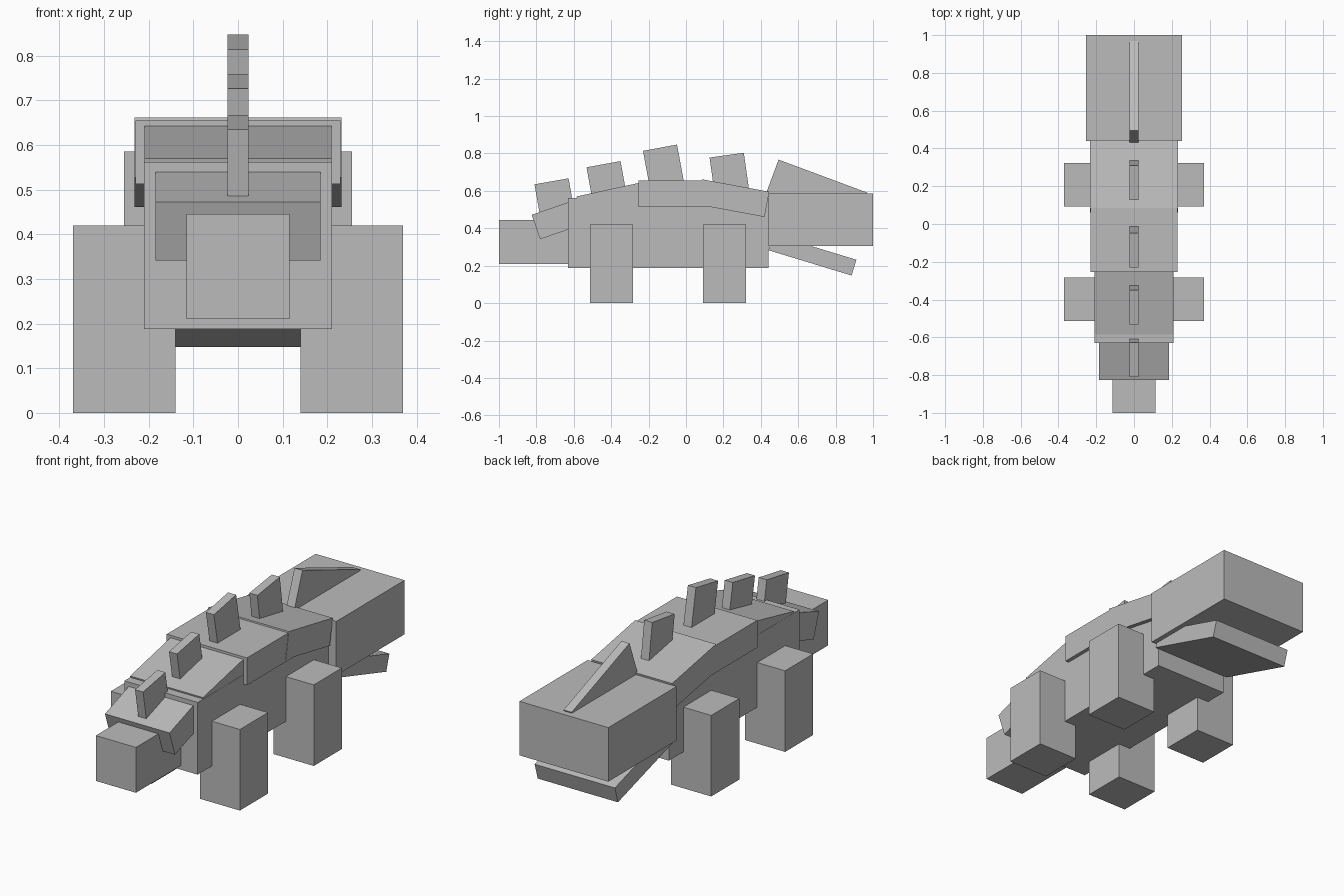
import bpy
import bmesh
import math
from mathutils import Matrix, Vector

cube = bpy.data.objects.get("Cube")
if cube:
    bpy.data.objects.remove(cube, do_unlink=True)

# One plain grey material
grey = bpy.data.materials.new("plain grey")
grey.use_nodes = True
colour = (0.5, 0.5, 0.5, 1)
grey.diffuse_color = colour
grey.node_tree.nodes["Principled BSDF"].inputs["Base Color"].default_value = colour


def block(name, half_width, top_front, length, depth, tilt=0, x=0):
    """Box hung from its upper front edge (y, z), pitched upwards by tilt degrees."""
    bm = bmesh.new()
    bmesh.ops.create_cube(bm, size=1)
    bmesh.ops.translate(bm, verts=bm.verts, vec=(0, 0.5, -0.5))
    bmesh.ops.scale(bm, verts=bm.verts, vec=(2 * half_width, length, depth))
    bmesh.ops.rotate(bm, verts=bm.verts, cent=(0, 0, 0),
                     matrix=Matrix.Rotation(math.radians(tilt), 3, 'X'))
    bmesh.ops.translate(bm, verts=bm.verts, vec=Vector((x, *top_front)))
    mesh = bpy.data.meshes.new(name)
    bm.to_mesh(mesh)
    bm.free()
    mesh.materials.append(grey)
    obj = bpy.data.objects.new(name, mesh)
    bpy.context.collection.objects.link(obj)
    return obj


# Trunk and the stub at the narrow end
block("body", 0.21, (-0.63, 0.562), 1.07, 0.374)
block("tail_tip", 0.115, (-1.0, 0.445), 0.42, 0.235)
block("tail_base", 0.185, (-0.825, 0.472), 0.25, 0.138, 19)

# Overlapping back plates
block("hip_plate", 0.209, (-0.585, 0.57), 0.36, 0.12, 12.3)
block("middle_plate", 0.23, (-0.255, 0.655), 0.37, 0.142)
block("shoulder_plate", 0.232, (0.085, 0.662), 0.366, 0.137, -10.5)

# Head with its crest and open jaw
block("head", 0.255, (0.44, 0.585), 0.56, 0.28)
block("head_crest", 0.023, (0.495, 0.767), 0.506, 0.187, -20.4)
block("jaw", 0.23, (0.466, 0.367), 0.465, 0.088, -16.9)

# Row of fins along the spine
fins = [(-0.81, 0.635, 0.17, 10), (-0.532, 0.726, 0.2, 10.3),
        (-0.23, 0.814, 0.22, 10.5), (0.126, 0.778, 0.2, 8)]
for i, (y, z, depth, tilt) in enumerate(fins, 1):
    block(f"spine_fin_{i}", 0.023, (y, z), 0.185, depth, tilt)

# Four square legs
for side, sign in (("left", 1), ("right", -1)):
    for end, y in (("front", -0.513), ("back", 0.092)):
        block(f"{end}_{side}_leg", 0.115, (y, 0.42), 0.23, 0.42, x=sign * 0.255)
